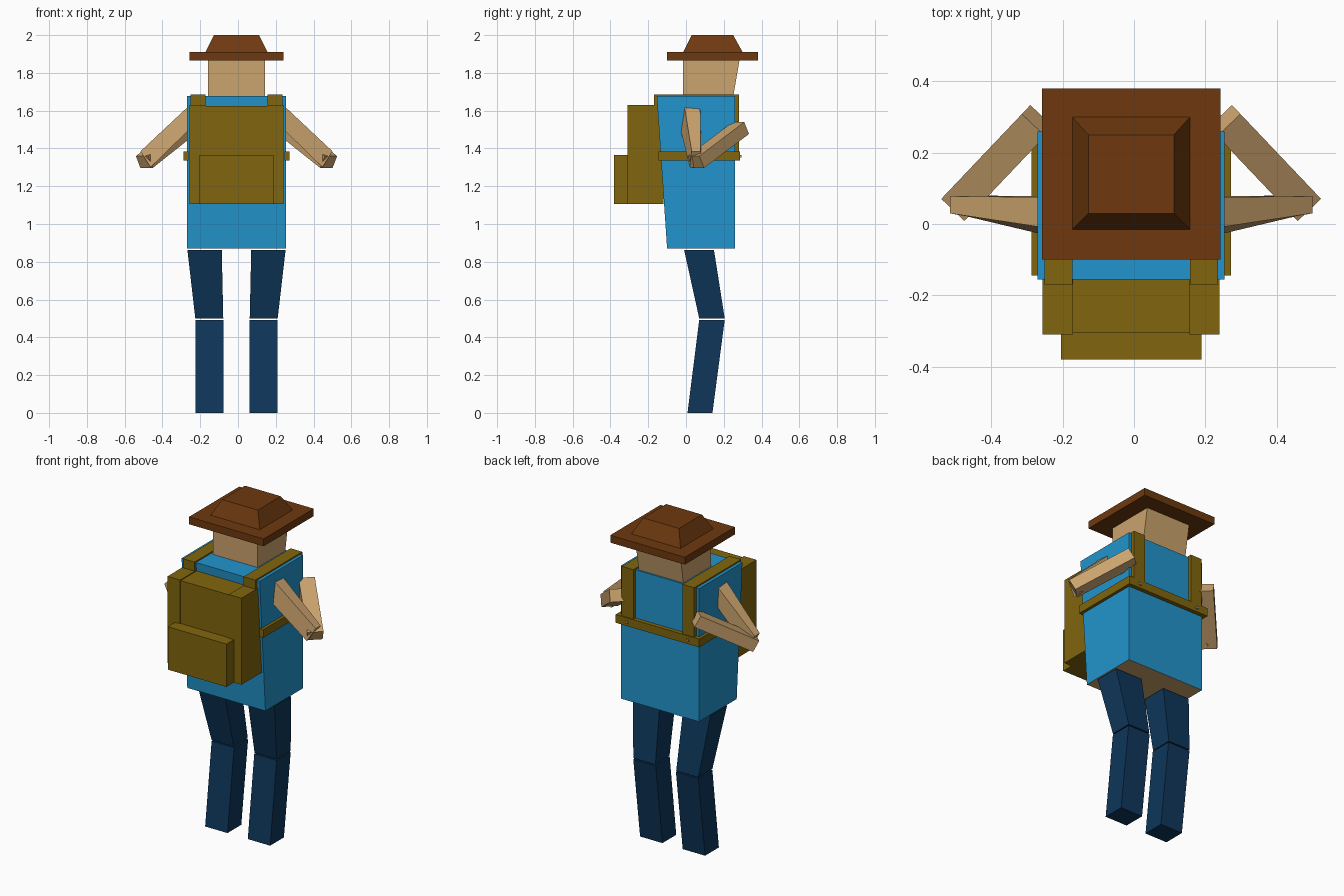
import bpy, bmesh
from mathutils import Vector

if "Cube" in bpy.data.objects:
    bpy.data.objects.remove(bpy.data.objects["Cube"])

CX = -0.008  # symmetry plane of the figure


def material(name, srgb):
    m = bpy.data.materials.new(name)
    lin = [((c / 255 + 0.055) / 1.055) ** 2.4 if c > 10 else c / 255 / 12.92 for c in srgb]
    m.diffuse_color = (*lin, 1)
    m.use_nodes = True
    m.node_tree.nodes["Principled BSDF"].inputs["Base Color"].default_value = m.diffuse_color
    return m


skin = material("tan skin", (203, 163, 110))
shirt = material("blue shirt", (34, 149, 205))
jeans = material("navy trousers", (14, 54, 90))
canvas = material("olive canvas", (129, 101, 13))
felt = material("brown felt", (110, 57, 15))


def solid(name, lower, upper, mat):
    """Six-sided solid between two four-cornered rings."""
    bm = bmesh.new()
    a = [bm.verts.new(p) for p in lower]
    b = [bm.verts.new(p) for p in upper]
    bm.faces.new(a[::-1])
    bm.faces.new(b)
    for i in range(4):
        j = (i + 1) % 4
        bm.faces.new((a[i], a[j], b[j], b[i]))
    bmesh.ops.recalc_face_normals(bm, faces=bm.faces)
    me = bpy.data.meshes.new(name)
    bm.to_mesh(me)
    bm.free()
    ob = bpy.data.objects.new(name, me)
    bpy.context.collection.objects.link(ob)
    me.materials.append(mat)
    return ob


def ring(x0, x1, y0, y1, z):
    return [(CX + x, y, z) for x, y in ((x0, y0), (x1, y0), (x1, y1), (x0, y1))]


def box(name, x0, x1, y0, y1, z0, z1, mat):
    return solid(name, ring(x0, x1, y0, y1, z0), ring(x0, x1, y0, y1, z1), mat)


def mirrored(points, s):
    return [(CX + s * p[0], p[1], p[2]) for p in points]


# Hat
box("hat_brim", -0.25, 0.25, -0.10, 0.38, 1.865, 1.91, felt)
solid("hat_crown", ring(-0.165, 0.165, -0.015, 0.30, 1.91),
      ring(-0.12, 0.12, 0.03, 0.25, 2.0), felt)

# Head, leaning out toward the brow
solid("head", ring(-0.15, 0.15, -0.015, 0.25, 1.675),
      ring(-0.15, 0.15, -0.015, 0.283, 1.866), skin)

# Shirt with a bare underside
torso = solid("torso", ring(-0.262, 0.262, -0.10, 0.26, 0.87),
              ring(-0.262, 0.262, -0.155, 0.26, 1.677), shirt)
torso.data.materials.append(skin)
for f in torso.data.polygons:
    if f.normal.z < -0.9:
        f.material_index = 1

# Backpack body, pocket and belt
box("pack_body", -0.165, 0.165, -0.305, -0.12, 1.105, 1.625, canvas)
box("pack_pocket", -0.197, 0.197, -0.38, -0.30, 1.105, 1.365, canvas)
box("belt_chest", -0.28, 0.28, 0.255, 0.285, 1.335, 1.385, canvas)

for s, side in ((-1, "left"), (1, "right")):
    def side_box(name, x0, x1, *rest):
        return box(f"{side}_{name}", *sorted((s * x0, s * x1)), *rest)

    # Pack side panels and straps over the shoulder
    side_box("pack_panel", 0.163, 0.248, -0.31, -0.12, 1.105, 1.63, canvas)
    side_box("strap_back", 0.165, 0.243, -0.17, -0.12, 1.55, 1.685, canvas)
    side_box("strap_top", 0.165, 0.243, -0.17, 0.28, 1.66, 1.685, canvas)
    side_box("strap_chest", 0.165, 0.243, 0.25, 0.28, 1.36, 1.685, canvas)
    side_box("belt_side", 0.255, 0.28, -0.145, 0.285, 1.335, 1.385, canvas)
    side_box("stud", 0.197, 0.211, 0.28, 0.293, 1.352, 1.366, skin)

    # Upper arm tapering to the elbow
    shoulder = [(0.245, -0.03, 1.505), (0.245, 0.078, 1.505),
                (0.245, 0.075, 1.625), (0.245, -0.01, 1.632)]
    elbow = [(0.455, 0.02, 1.30), (0.455, 0.08, 1.30),
             (0.508, 0.078, 1.385), (0.508, 0.03, 1.385)]
    solid(f"{side}_upper_arm", mirrored(shoulder, s), mirrored(elbow, s), skin)

    # Forearm folding back in front of the chest
    start, end = Vector((0.488, 0.052, 1.328)), Vector((0.262, 0.29, 1.508))
    along = (end - start).normalized()
    wide = along.cross(Vector((0, 0, 1))).normalized() * 0.045
    tall = wide.cross(along).normalized() * 0.036
    rings = [[c - wide - tall, c + wide - tall, c + wide + tall, c - wide + tall]
             for c in (start, end)]
    solid(f"{side}_forearm", mirrored(rings[0], s), mirrored(rings[1], s), skin)

    # Leg bent at the knee
    def leg_ring(x0, x1, y0, y1, z):
        return ring(*sorted((s * x0, s * x1)), y0, y1, z)

    solid(f"{side}_thigh", leg_ring(0.07, 0.218, 0.07, 0.205, 0.5),
          leg_ring(0.078, 0.26, -0.01, 0.148, 0.863), jeans)
    solid(f"{side}_shin", leg_ring(0.068, 0.218, 0.008, 0.14, 0.0),
          leg_ring(0.068, 0.218, 0.07, 0.205, 0.493), jeans)
